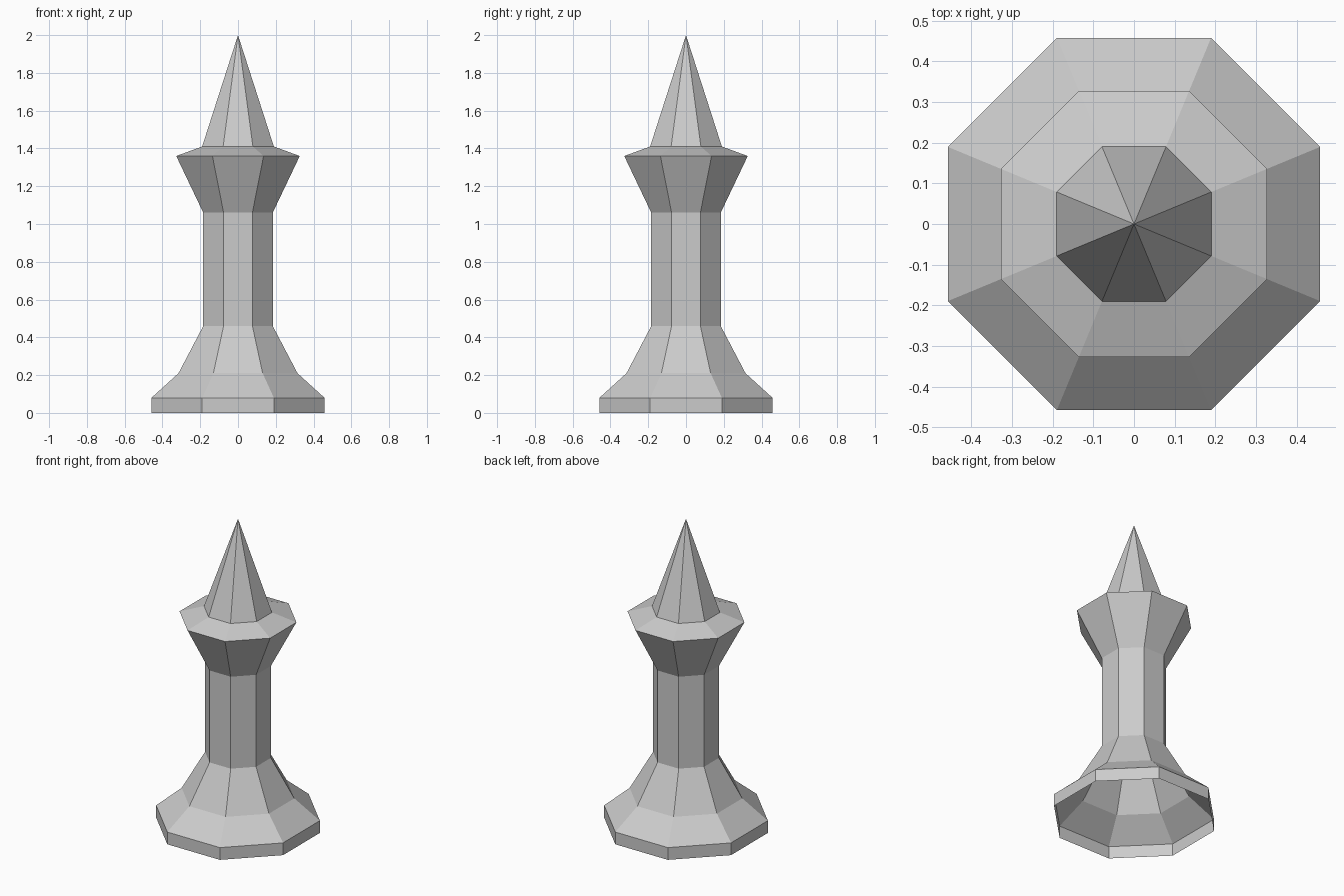
import bpy
import bmesh
from math import cos, sin, pi

cube = bpy.data.objects.get("Cube")
if cube:
    bpy.data.objects.remove(cube, do_unlink=True)

SIDES = 8

# Single plain stone colour
stone = bpy.data.materials.new("light_grey")
stone.use_nodes = True
grey = (0.6, 0.6, 0.6, 1.0)
stone.diffuse_color = grey
stone.node_tree.nodes["Principled BSDF"].inputs["Base Color"].default_value = grey


def octagonal_shell(name, profile):
    """Open flat-shaded shell from (half width across flats, height) pairs."""
    bm = bmesh.new()
    rings = []
    for half_width, z in profile:
        if half_width == 0:
            rings.append([bm.verts.new((0, 0, z))] * SIDES)
            continue
        r = half_width / cos(pi / SIDES)
        angles = [(i + 0.5) * 2 * pi / SIDES for i in range(SIDES)]
        rings.append([bm.verts.new((r * cos(a), r * sin(a), z)) for a in angles])
    for low, high in zip(rings, rings[1:]):
        for i in range(SIDES):
            j = (i + 1) % SIDES
            corners = [low[i], low[j], high[j], high[i]]
            bm.faces.new(list(dict.fromkeys(corners)))
    mesh = bpy.data.meshes.new(name)
    bm.to_mesh(mesh)
    bm.free()
    mesh.materials.append(stone)
    obj = bpy.data.objects.new(name, mesh)
    bpy.context.collection.objects.link(obj)
    return obj


# Hollow foot, open underneath, flaring in to the shaft
octagonal_shell("base", [(0.458, 0), (0.458, 0.08), (0.315, 0.21), (0.184, 0.46)])
# Straight column
octagonal_shell("shaft", [(0.184, 0.46), (0.184, 1.06)])
# Widening collar with a sloped top
octagonal_shell("collar", [(0.184, 1.06), (0.327, 1.36), (0.19, 1.41)])
# Pointed roof
octagonal_shell("spire", [(0.19, 1.41), (0, 2.0)])
